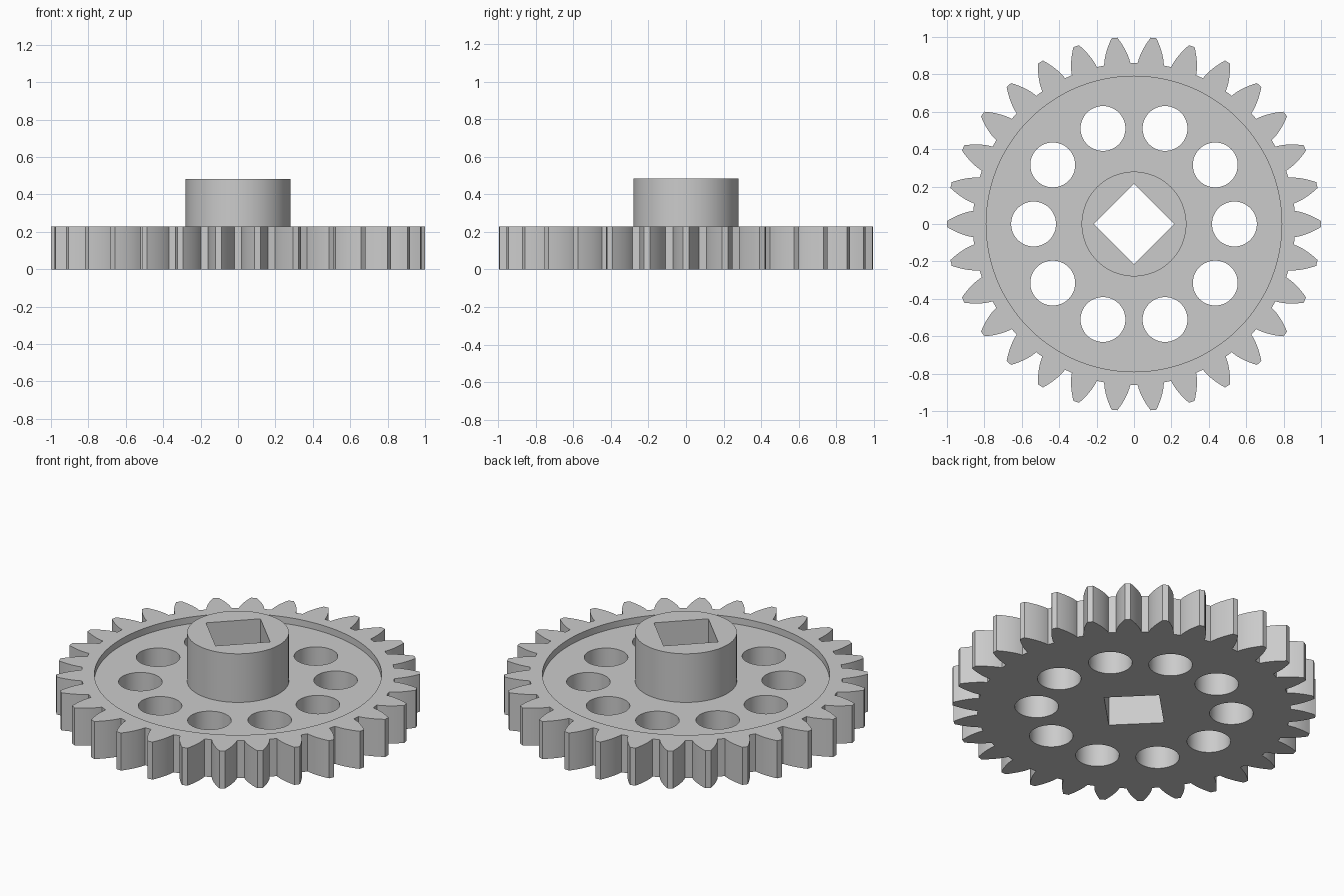
import bpy, bmesh
from math import acos, cos, pi, radians, sin, sqrt, tan

if "Cube" in bpy.data.objects:
    bpy.data.objects.remove(bpy.data.objects["Cube"])

TEETH, ROOT, TIP, BASE = 30, 0.862, 1.0, 0.845
RIM_TOP, WEB_TOP, HUB_TOP = 0.228, 0.188, 0.483
HUB_R, RECESS_R = 0.28, 0.79
HOLES, HOLE_R, HOLE_RING = 10, 0.12, 0.537
BORE_R = 0.215

grey = bpy.data.materials.new("plain grey")
grey.use_nodes = True
COLOUR = (0.6, 0.6, 0.6, 1)
grey.diffuse_color = COLOUR
grey.node_tree.nodes["Principled BSDF"].inputs["Base Color"].default_value = COLOUR


def prism(name, outline, z0, z1):
    """Extrude a flat outline from z0 up to z1."""
    bm = bmesh.new()
    face = bm.faces.new([bm.verts.new((x, y, z0)) for x, y in outline])
    grown = bmesh.ops.extrude_face_region(bm, geom=[face])["geom"]
    tops = [v for v in grown if isinstance(v, bmesh.types.BMVert)]
    bmesh.ops.translate(bm, verts=tops, vec=(0, 0, z1 - z0))
    bmesh.ops.recalc_face_normals(bm, faces=bm.faces)
    mesh = bpy.data.meshes.new(name)
    bm.to_mesh(mesh)
    bm.free()
    mesh.materials.append(grey)
    obj = bpy.data.objects.new(name, mesh)
    bpy.context.collection.objects.link(obj)
    return obj


def ring(radius, sides, cx=0, cy=0):
    return [(cx + radius * cos(2 * pi * i / sides), cy + radius * sin(2 * pi * i / sides))
            for i in range(sides)]


def cut(obj, cutter):
    """Subtract the cutter for good, then remove it."""
    cutter.hide_render = True
    mod = obj.modifiers.new("cut", "BOOLEAN")
    mod.operation, mod.solver, mod.object = "DIFFERENCE", "EXACT", cutter
    bpy.ops.object.select_all(action="DESELECT")
    bpy.context.view_layer.objects.active = obj
    obj.select_set(True)
    bpy.ops.object.modifier_apply(modifier=mod.name)
    bpy.data.objects.remove(cutter)


def involute(r):
    a = acos(BASE / r)
    return tan(a) - a


def tooth_outline():
    """Involute flanks, mirrored about each tooth's centre line."""
    steps = 8
    radii = [ROOT + (TIP - ROOT) * i / steps for i in range(steps + 1)]
    flank = [(r, radians(4.68) - involute(r) + involute(ROOT)) for r in radii]
    points = []
    for t in range(TEETH):
        mid = 2 * pi * t / TEETH
        polar = [(r, mid - a) for r, a in flank] + [(r, mid + a) for r, a in reversed(flank)]
        points += [(r * cos(a), r * sin(a)) for r, a in polar]
    return points


# Toothed wheel with a shallow recess and a ring of round holes
wheel = prism("toothed_wheel", tooth_outline(), 0, RIM_TOP)
cut(wheel, prism("recess_cutter", ring(RECESS_R, 128), WEB_TOP, 1))
for i in range(HOLES):
    a = 2 * pi * i / HOLES
    cut(wheel, prism("hole_cutter", ring(HOLE_R, 48, HOLE_RING * cos(a), HOLE_RING * sin(a)), -1, 1))

# Raised hub
hub = prism("hub", ring(HUB_R, 96), WEB_TOP, HUB_TOP)

# Square bore through both, and smooth shading with sharp edges kept
for part in (wheel, hub):
    cut(part, prism("bore_cutter", ring(BORE_R, 4), -1, 1))
    bpy.ops.object.shade_smooth_by_angle(angle=radians(25))
